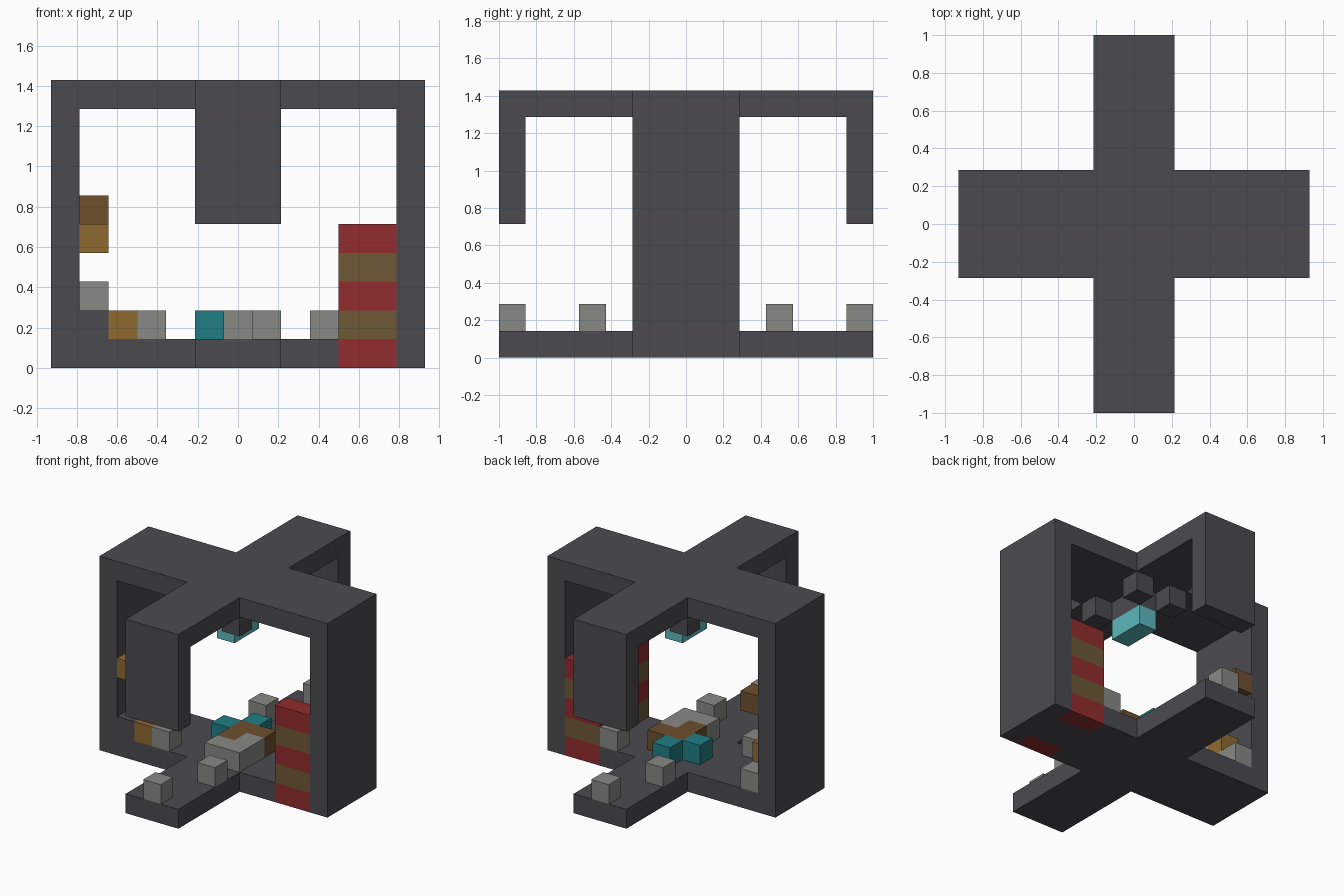
import bpy
import bmesh
from mathutils import Vector

cube = bpy.data.objects.get("Cube")
if cube:
    bpy.data.objects.remove(cube, do_unlink=True)

U = 1 / 7  # block size


def linear(v):
    v /= 255
    return v / 12.92 if v <= 0.04045 else ((v + 0.055) / 1.055) ** 2.4


def material(name, r, g, b):
    mat = bpy.data.materials.new(name)
    mat.use_nodes = True
    color = (linear(r), linear(g), linear(b), 1)
    mat.diffuse_color = color
    bsdf = next(n for n in mat.node_tree.nodes if n.type == 'BSDF_PRINCIPLED')
    bsdf.inputs["Base Color"].default_value = color
    bsdf.inputs["Roughness"].default_value = 0.9
    return mat


dark = material("dark grey", 75, 74, 79)
grey = material("light grey", 136, 136, 132)
red = material("red", 145, 44, 46)
olive = material("olive brown", 110, 88, 54)
brown = material("brown", 110, 80, 46)
orange = material("orange", 143, 106, 50)
teal = material("teal", 32, 126, 132)
pale_teal = material("pale teal", 92, 184, 188)


def add_box(bm, lo, hi):
    """Add a box to bm, with corners given in blocks."""
    lo, hi = Vector(lo), Vector(hi)
    verts = bmesh.ops.create_cube(bm, size=1)["verts"]
    for v in verts:
        v.co = U * ((lo + hi) / 2 + v.co * (hi - lo))
    return {f for v in verts for f in v.link_faces}


def build(name, boxes, mats):
    """Make one object of boxes (lo, hi, material index)."""
    bm = bmesh.new()
    for lo, hi, index in boxes:
        for face in add_box(bm, lo, hi):
            face.material_index = index
    mesh = bpy.data.meshes.new(name)
    bm.to_mesh(mesh)
    bm.free()
    for mat in mats:
        mesh.materials.append(mat)
    obj = bpy.data.objects.new(name, mesh)
    bpy.context.collection.objects.link(obj)
    return obj


def blocks(name, mat, cells):
    """Single blocks given by centre x, centre y and bottom z."""
    h = 0.5
    return build(name, [((x - h, y - h, z), (x + h, y + h, z + 1), 0)
                        for x, y, z in cells], [mat])


# Frame: floor with room left for the pillars, ceiling, walls, hanging ends
build("floor", [((-5.5, -2, 0), (3.5, 2, 1), 0),
                ((3.5, -1, 0), (5.5, 1, 1), 0),
                ((-1.5, -7, 0), (1.5, -2, 1), 0),
                ((-1.5, 2, 0), (1.5, 7, 1), 0)], [dark])
build("ceiling", [((-5.5, -2, 9), (5.5, 2, 10), 0),
                  ((-1.5, -7, 9), (1.5, -2, 10), 0),
                  ((-1.5, 2, 9), (1.5, 7, 10), 0)], [dark])
for side, x in (("right", -6.5), ("left", 5.5)):
    build(side + "_wall", [((x, -2, 0), (x + 1, 2, 10), 0)], [dark])
for side, y in (("front", -7), ("back", 6)):
    build(side + "_hanging_panel", [((-1.5, y, 5), (1.5, y + 1, 9), 0)], [dark])

# Striped pillars against the left wall
for side, y in (("front", -2), ("back", 1)):
    build(side + "_striped_pillar",
          [((3.5, y, z), (5.5, y + 1, z + 1), z % 2) for z in range(5)],
          [red, olive])

# Loose blocks along the floor arms, repeated by half a turn
blocks("arm_blocks", grey, [(s * x, s * y, 1) for s in (1, -1)
                            for x, y in ((0, -6.5), (1, -3.5))])
blocks("pillar_side_block", grey, [(3, 1.5, 1)])

# Pile in the middle of the floor
blocks("centre_grey_blocks", grey, [(0, -1.5, 1), (1, -1.5, 1), (1, -0.5, 1)])
blocks("centre_brown_blocks", brown, [(0, -0.5, 1), (0, 0.5, 1), (1, 0.5, 1)])
blocks("centre_teal_blocks", teal, [(0, 1.5, 1), (-1, 0.5, 1)])

# Blocks along the right wall
blocks("wall_dark_blocks", dark, [(-5, -1.5, 1), (-5, -0.5, 1)])
blocks("wall_grey_blocks", grey, [(-5, -0.5, 2), (-5, 0.5, 1), (-5, 1.5, 1),
                                  (-3, -1.5, 1)])
blocks("wall_orange_blocks", orange, [(-5, -1.5, 4), (-5, 0.5, 2),
                                      (-4, -1.5, 1)])
blocks("wall_brown_block", brown, [(-5, 1.5, 5)])

# Lamp under the ceiling with its mount and four corner blocks
build("ceiling_lamp", [((-0.5, -1, 7), (0.5, 1, 8), 0)], [pale_teal])
build("lamp_mount", [((-0.5, -1, 8), (0.5, 1, 9), 0)], [dark])
blocks("lamp_corner_blocks", dark, [(x, y, 8) for x in (-1, 1)
                                    for y in (-1.5, 1.5)])
